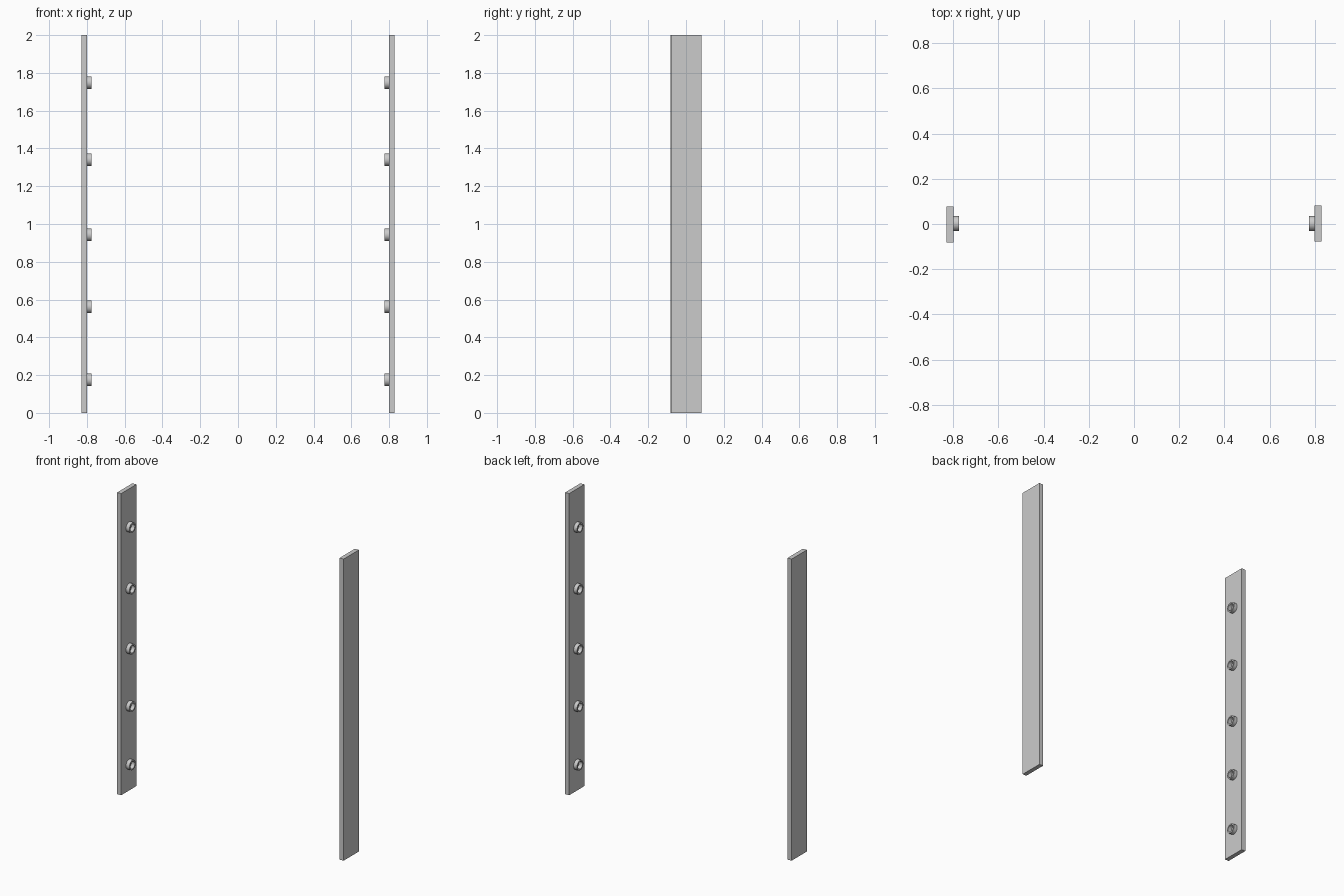
import bpy, bmesh, math
from mathutils import Matrix

if "Cube" in bpy.data.objects:
    bpy.data.objects.remove(bpy.data.objects["Cube"])

INNER, OUTER, TIP = 0.80, 0.829, 0.775
HEIGHTS = (0.175, 0.562, 0.943, 1.341, 1.749)


def add_object(name, bm):
    bmesh.ops.recalc_face_normals(bm, faces=bm.faces)
    mesh = bpy.data.meshes.new(name)
    bm.to_mesh(mesh)
    bm.free()
    obj = bpy.data.objects.new(name, mesh)
    bpy.context.collection.objects.link(obj)
    return obj


def board(name, side, y):
    bm = bmesh.new()
    bmesh.ops.create_cube(bm, size=1, matrix=Matrix.Translation(
        (side * (INNER + OUTER) / 2, y, 1)) @ Matrix.Diagonal((OUTER - INNER, 0.16, 2, 1)))
    add_object(name, bm)


def socket(name, side, y, z, outer=0.033, inner=0.024, n=32):
    # Hollow ring: closed wall section spun around the x axis
    bm = bmesh.new()
    section = ((INNER, outer), (TIP, outer), (TIP, inner), (INNER, inner))
    rings = [[bm.verts.new((side * x, y + r * math.cos(a), z + r * math.sin(a)))
              for a in (2 * math.pi * i / n for i in range(n))] for x, r in section]
    for k in range(4):
        a, b = rings[k], rings[(k + 1) % 4]
        for i in range(n):
            j = (i + 1) % n
            bm.faces.new((a[i], a[j], b[j], b[i]))
    obj = add_object(name, bm)
    bpy.ops.object.select_all(action='DESELECT')
    obj.select_set(True)
    bpy.context.view_layer.objects.active = obj
    bpy.ops.object.shade_smooth_by_angle(angle=math.radians(35))


# Two facing uprights with five ring sockets on each inner face
for label, side in (("left", -1), ("right", 1)):
    board(f"{label}_upright", side, side * 0.002)
    for i, z in enumerate(HEIGHTS):
        socket(f"{label}_socket_{i + 1}", side, 0.002, z)
